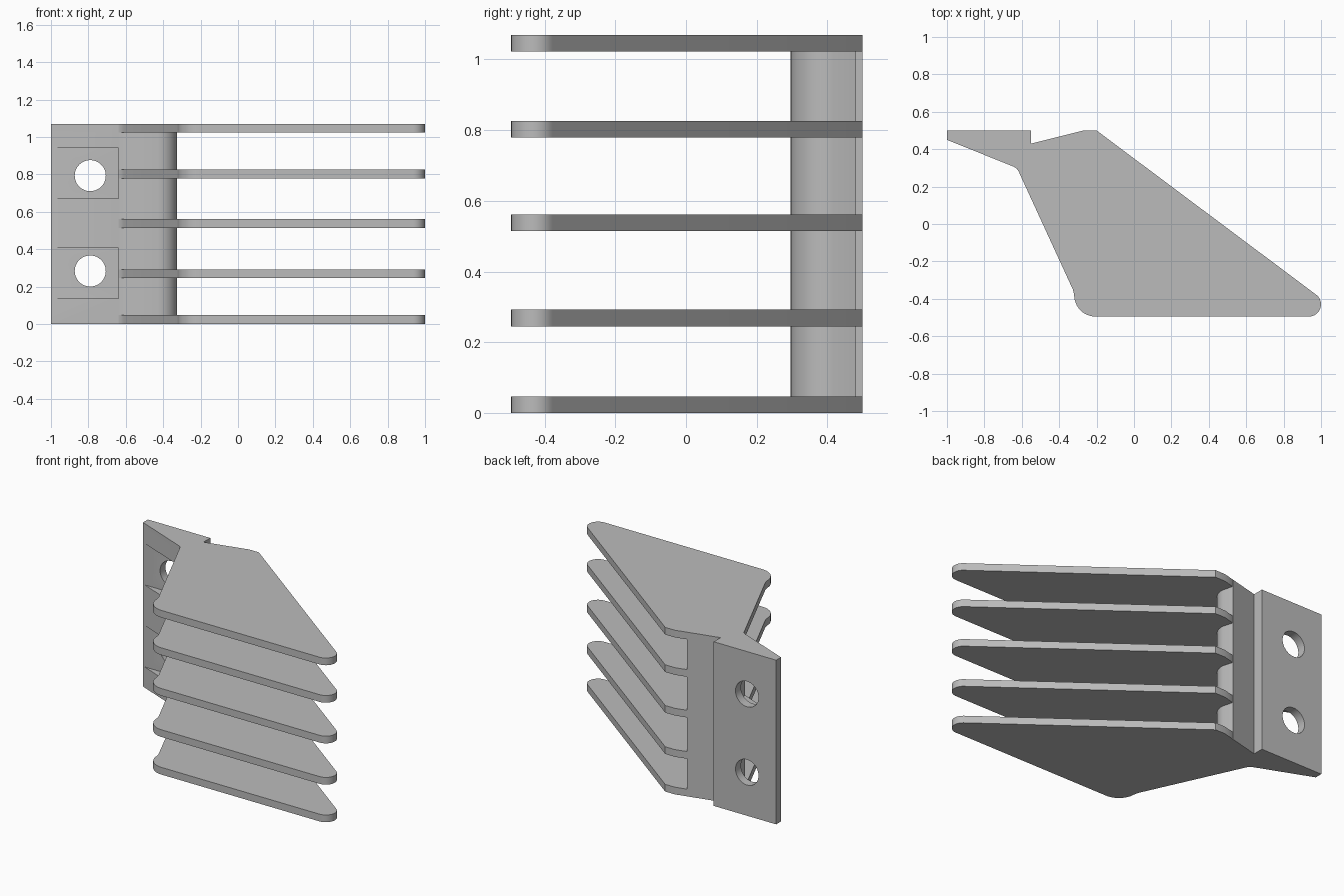
import bpy
import bmesh
from math import cos, sin, radians
from mathutils import Matrix

if "Cube" in bpy.data.objects:
    bpy.data.objects.remove(bpy.data.objects["Cube"])

HEIGHT = 1.07
FIN_THICKNESS = 0.047

grey = bpy.data.materials.new("plain grey")
grey.use_nodes = True
grey.diffuse_color = (0.5, 0.5, 0.5, 1)
grey.node_tree.nodes["Principled BSDF"].inputs["Base Color"].default_value = (0.5, 0.5, 0.5, 1)


def arc(cx, cy, r, start, end, steps=12):
    angles = [radians(start + (end - start) * i / steps) for i in range(steps + 1)]
    return [(cx + r * cos(a), cy + r * sin(a)) for a in angles]


def make_object(name, bm):
    bmesh.ops.recalc_face_normals(bm, faces=bm.faces)
    mesh = bpy.data.meshes.new(name)
    bm.to_mesh(mesh)
    bm.free()
    mesh.materials.append(grey)
    obj = bpy.data.objects.new(name, mesh)
    bpy.context.collection.objects.link(obj)
    return obj


def prism(name, outline, z0, z1):
    """Extrude a plan outline upward from z0 to z1."""
    bm = bmesh.new()
    face = bm.faces.new([bm.verts.new((x, y, z0)) for x, y in outline])
    top = bmesh.ops.extrude_face_region(bm, geom=[face])["geom"]
    bmesh.ops.translate(bm, vec=(0, 0, z1 - z0),
                        verts=[v for v in top if isinstance(v, bmesh.types.BMVert)])
    return make_object(name, bm)


def select_only(obj):
    bpy.ops.object.select_all(action='DESELECT')
    obj.select_set(True)
    bpy.context.view_layer.objects.active = obj


def cut(target, cutter):
    cutter.hide_render = True
    mod = target.modifiers.new("cut", 'BOOLEAN')
    mod.operation = 'DIFFERENCE'
    mod.solver = 'EXACT'
    mod.object = cutter
    select_only(target)
    bpy.ops.object.modifier_apply(modifier=mod.name)
    bpy.data.objects.remove(cutter)


def smooth(obj):
    select_only(obj)
    bpy.ops.object.shade_smooth_by_angle(angle=radians(30))


# Mounting plate and rounded spine, full height
spine_outline = [(-1, 0.5), (-0.55, 0.5), (-0.55, 0.43), (-0.345, 0.481)]
spine_outline += arc(-0.43, 0.4, 0.104, 8, -90)
spine_outline += [(-0.62, 0.296), (-0.64, 0.305), (-1, 0.45)]
spine = prism("mounting_spine", spine_outline, 0, HEIGHT)

# Flat screw pockets and through holes
for z in (0.27, 0.805):
    pocket = [(-1.1, 0.2), (-0.64, 0.2), (-0.64, 0.444), (-1.1, 0.444)]
    cut(spine, prism("pocket_cutter", pocket, z - 0.135, z + 0.135))
for z in (0.283, 0.793):
    bm = bmesh.new()
    bmesh.ops.create_cone(bm, cap_ends=True, segments=48, radius1=0.083, radius2=0.083, depth=0.4,
                          matrix=Matrix.Translation((-0.79, 0.47, z)) @ Matrix.Rotation(radians(90), 4, 'X'))
    cut(spine, make_object("hole_cutter", bm))
smooth(spine)

# Five identical fins with rounded front corners
fin_outline = [(-0.64, 0.305), (-0.36, 0.477), (-0.27, 0.5), (-0.2, 0.5)]
fin_outline += arc(0.935, -0.43, 0.065, 53, -90)
fin_outline += arc(-0.205, -0.38, 0.115, -90, -180)
fin_outline += [(-0.326, -0.352), (-0.605, 0.255), (-0.616, 0.28), (-0.627, 0.296)]
for i, z in enumerate((0, 0.245, 0.514, 0.779, HEIGHT - FIN_THICKNESS)):
    smooth(prism(f"fin_{i + 1}", fin_outline, z, z + FIN_THICKNESS))
